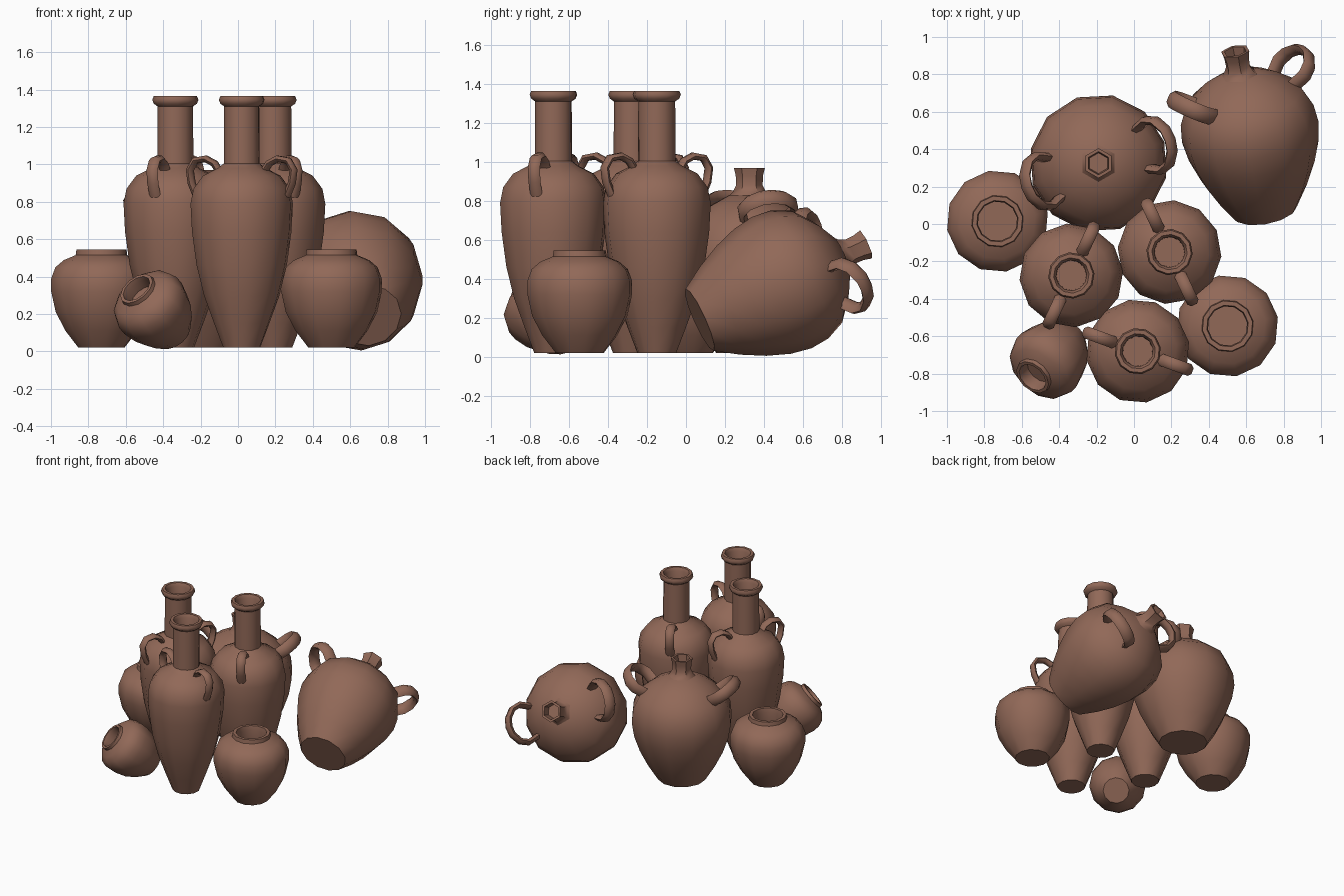
import bpy, bmesh, math
from mathutils import Vector, Matrix

if "Cube" in bpy.data.objects:
    bpy.data.objects.remove(bpy.data.objects["Cube"])

clay = bpy.data.materials.new("brown_clay")
clay.diffuse_color = (0.285, 0.14, 0.097, 1)
clay.use_nodes = True
clay.node_tree.nodes["Principled BSDF"].inputs["Base Color"].default_value = clay.diffuse_color


def finish(name, bm, matrix):
    bmesh.ops.recalc_face_normals(bm, faces=bm.faces)
    me = bpy.data.meshes.new(name)
    bm.to_mesh(me)
    bm.free()
    me.materials.append(clay)
    ob = bpy.data.objects.new(name, me)
    ob.matrix_world = matrix
    bpy.context.collection.objects.link(ob)
    bpy.ops.object.select_all(action='DESELECT')
    ob.select_set(True)
    bpy.context.view_layer.objects.active = ob
    bpy.ops.object.shade_smooth_by_angle(angle=math.radians(48))
    return ob


def skin(bm, rings):
    # bridge consecutive rings and cap both ends
    n = len(rings[0])
    for a, b in zip(rings, rings[1:]):
        for i in range(n):
            j = (i + 1) % n
            bm.faces.new((a[i], a[j], b[j], b[i]))
    bm.faces.new(rings[0])
    bm.faces.new(rings[-1])


def lathe(name, profile, sides, matrix, turn=0.0):
    bm = bmesh.new()
    rings = []
    for r, z in profile:
        rings.append([bm.verts.new((r * math.cos(turn + math.tau * i / sides),
                                    r * math.sin(turn + math.tau * i / sides), z))
                      for i in range(sides)])
    skin(bm, rings)
    return finish(name, bm, matrix)


def strap(name, path, wide, half_w, half_t, matrix):
    # flattened six-sided section swept along a planar path
    bm = bmesh.new()
    pts = [Vector(p) for p in path]
    wide = Vector(wide).normalized()
    rings = []
    for i, p in enumerate(pts):
        tan = (pts[min(i + 1, len(pts) - 1)] - pts[max(i - 1, 0)]).normalized()
        thin = tan.cross(wide).normalized()
        rings.append([bm.verts.new(p + wide * half_w * math.cos(k * math.tau / 6)
                                   + thin * half_t * math.sin(k * math.tau / 6))
                      for k in range(6)])
    skin(bm, rings)
    return finish(name, bm, matrix)


def upright(x, y, z, degrees):
    return Matrix.Translation((x, y, z)) @ Matrix.Rotation(math.radians(degrees), 4, 'Z')


def leaning(base, axis, side):
    # frame whose z follows the axis and whose x follows the side direction
    w = Vector(axis).normalized()
    u = Vector(side)
    u = (u - w * u.dot(w)).normalized()
    v = w.cross(u)
    m = Matrix((u, v, w)).transposed().to_4x4()
    return Matrix.Translation(base) @ m


HALF_TURN = Matrix.Rotation(math.pi, 4, 'Z')

# tall bottle-necked jars
TALL = [(.10, 0), (.15, .13), (.205, .28), (.245, .44), (.27, .62), (.278, .77),
        (.262, .85), (.21, .92), (.13, .96), (.097, .985), (.095, 1.29),
        (.116, 1.305), (.124, 1.325), (.116, 1.345), (.095, 1.345), (.082, 1.32), (.08, 1.15)]
TALL_HANDLE = [(.12, 0, .93), (.155, 0, .985), (.205, 0, 1.01), (.265, 0, 1.0),
               (.295, 0, .95), (.285, 0, .88), (.255, 0, .81)]
for i, (x, y, a) in enumerate([(-.335, -.275, 65), (.19, -.15, 115), (.02, -.68, -20)]):
    m = upright(x, y, .02, a)
    lathe(f"tall_jar_{i + 1}", TALL, 12, m)
    for s, mm in (("a", m), ("b", m @ HALF_TURN)):
        strap(f"tall_jar_{i + 1}_handle_{s}", TALL_HANDLE, (0, 1, 0), .033, .02, mm)

# big jugs with small six-sided spouts, one standing and one lying down
JUG = [(.175, 0), (.25, .12), (.31, .24), (.352, .36), (.37, .47), (.36, .57),
       (.315, .67), (.215, .75), (.105, .81)]
SPOUT = [(.12, .79), (.085, .825), (.068, .86), (.07, .91), (.08, .95), (.062, .95), (.055, .88)]
ARCH = [(-.11, -.01), (-.14, .07), (-.12, .13), (-.06, .175), (0, .185),
        (.06, .175), (.12, .13), (.14, .07), (.11, -.01)]
LEAN = Vector((.8, 0, .6))
JUG_HANDLE = [Vector((.255, t, .69)) + LEAN * d for t, d in ARCH]
jugs = {"standing_jug": upright(-.19, .325, .02, 18),
        "lying_jug": leaning((.70, .07, .19), (-.16, .86, .39), (.363, .146, -.169))}
for name, m in jugs.items():
    lathe(name, JUG, 12, m)
    lathe(name + "_spout", SPOUT, 6, m, math.radians(12))
    for s, mm in (("a", m), ("b", m @ HALF_TURN)):
        strap(f"{name}_handle_{s}", JUG_HANDLE, (.6, 0, -.8), .045, .024, mm)

# squat pots, plus a smaller one tipped over
POT = [(.125, 0), (.195, .09), (.248, .19), (.273, .30), (.273, .37), (.25, .43),
       (.205, .468), (.14, .495), (.136, .525), (.112, .525), (.106, .49), (.11, .42)]
lathe("squat_pot_left", POT, 12, upright(-.73, .015, .02, 10))
lathe("squat_pot_right", POT, 12, upright(.50, -.545, .02, 10))
lathe("tipped_pot", [(r * .75, z * .75) for r, z in POT], 12,
      leaning((-.335, -.60, .085), (-.53, -.56, .64), (1, -1, 0)))
